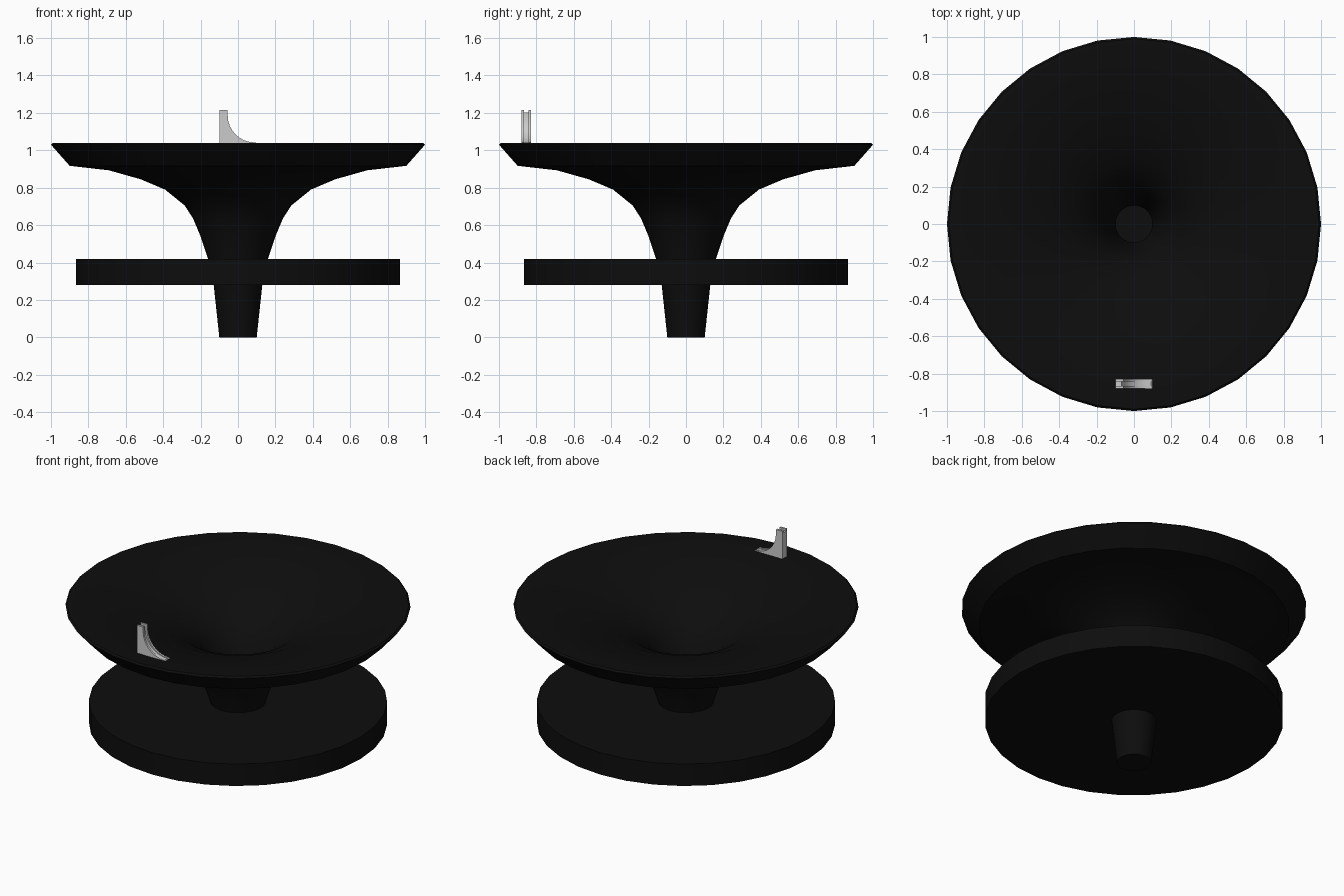
import bpy, bmesh, math

if "Cube" in bpy.data.objects:
    bpy.data.objects.remove(bpy.data.objects["Cube"])

SIDES = 32
black = bpy.data.materials.new("black")
black.diffuse_color = (0.004, 0.004, 0.004, 1)
black.use_nodes = True
black.node_tree.nodes["Principled BSDF"].inputs["Base Color"].default_value = black.diffuse_color


def finish(name, bm, mat=None, smooth=True):
    bmesh.ops.recalc_face_normals(bm, faces=bm.faces[:])
    mesh = bpy.data.meshes.new(name)
    bm.to_mesh(mesh)
    bm.free()
    ob = bpy.data.objects.new(name, mesh)
    bpy.context.collection.objects.link(ob)
    if mat:
        mesh.materials.append(mat)
    if smooth:
        bpy.ops.object.select_all(action='DESELECT')
        ob.select_set(True)
        bpy.context.view_layer.objects.active = ob
        bpy.ops.object.shade_smooth_by_angle(angle=math.radians(35))
    return ob


def lathe(name, profile):
    """Revolve (radius, height) points round z and cap both ends."""
    bm = bmesh.new()
    rings = []
    for r, z in profile:
        rings.append([bm.verts.new((r * math.cos(a), r * math.sin(a), z))
                      for a in (2 * math.pi * i / SIDES for i in range(SIDES))])
    for lo, hi in zip(rings, rings[1:]):
        for i in range(SIDES):
            j = (i + 1) % SIDES
            bm.faces.new((lo[i], lo[j], hi[j], hi[i]))
    bm.faces.new(rings[0])
    bm.faces.new(rings[-1])
    return finish(name, bm, black)


# Flared horn: outside from the foot up, over the rim, down into the funnel
outer = [(0.10, 0), (0.13, 0.28), (0.16, 0.42), (0.20, 0.54), (0.24, 0.635),
         (0.285, 0.705), (0.39, 0.79), (0.52, 0.845), (0.69, 0.893),
         (0.90, 0.917), (1.0, 1.03), (0.99, 1.04)]
inner = [(0.90, 1.04), (0.70, 1.005), (0.50, 0.945), (0.34, 0.875),
         (0.22, 0.78), (0.16, 0.67), (0.12, 0.55), (0.10, 0.44)]
lathe("flared_horn", outer + inner)

# Lower round plate
lathe("lower_plate", [(0.865, 0.28), (0.865, 0.42)])


# Small curved rest on the rim: two side rails with a recessed channel
def curved_slice(name, y0, y1, inset):
    pts = [(-0.10, 1.037), (0.10, 1.037), (0.095, 1.042)]
    for i in range(9):
        a = math.radians(90 * i / 8)
        x = 0.09 - 0.145 * math.sin(a) - inset * math.sin(a)
        z = 1.185 - 0.143 * math.cos(a) - inset * 0.3 * math.cos(a)
        pts.append((x, z))
    pts += [(-0.055 - inset, 1.215 - inset), (-0.10, 1.215 - inset)]
    bm = bmesh.new()
    face = bm.faces.new([bm.verts.new((x, y0, z)) for x, z in pts])
    ext = bmesh.ops.extrude_face_region(bm, geom=[face])["geom"]
    bmesh.ops.translate(bm, vec=(0, y1 - y0, 0),
                        verts=[v for v in ext if isinstance(v, bmesh.types.BMVert)])
    return finish(name, bm)


curved_slice("rest_front_rail", -0.880, -0.867, 0)
curved_slice("rest_channel", -0.867, -0.843, 0.012)
curved_slice("rest_back_rail", -0.843, -0.830, 0)
